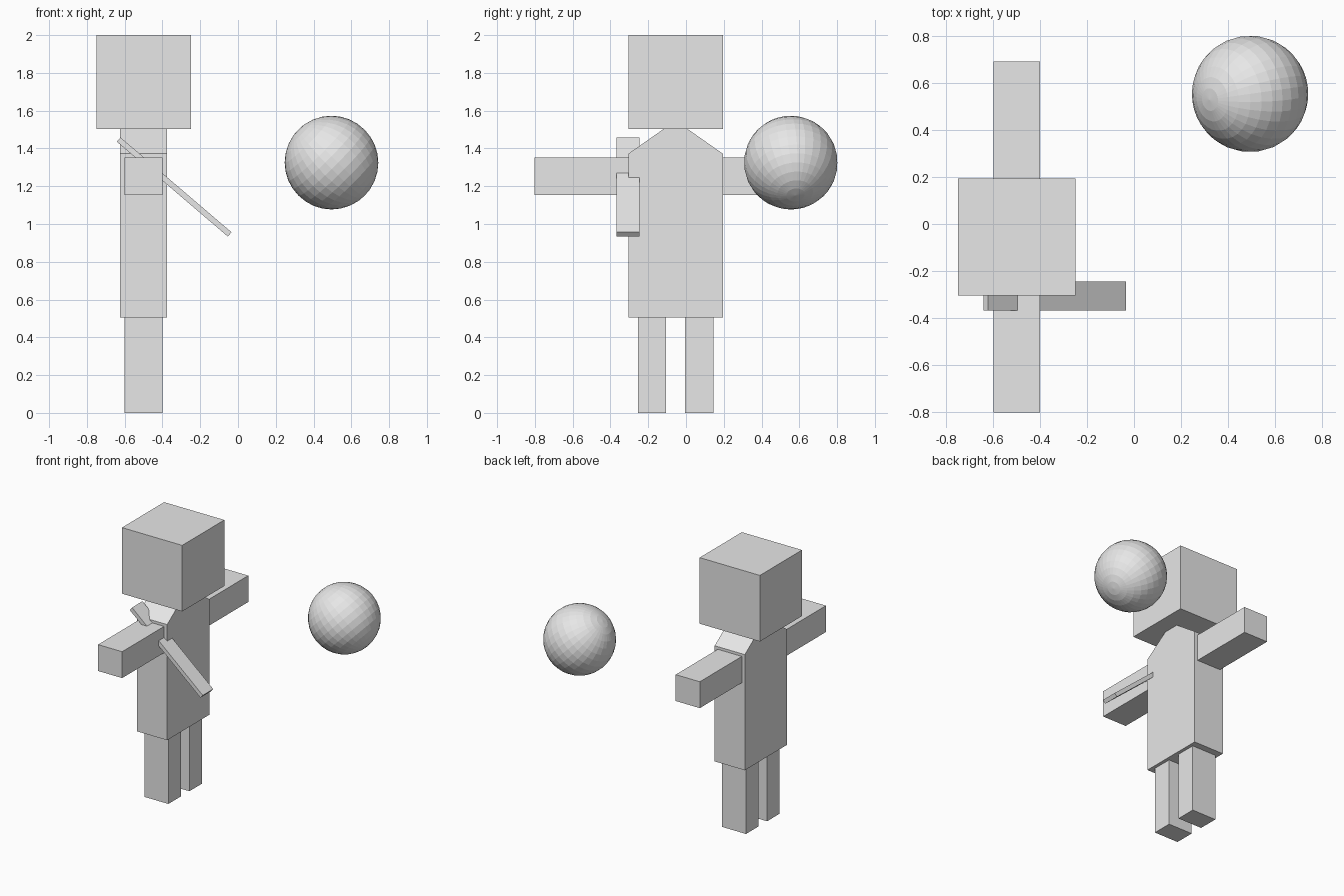
import bpy, bmesh, math
from mathutils import Vector, Matrix

if "Cube" in bpy.data.objects:
    bpy.data.objects.remove(bpy.data.objects["Cube"])

grey = bpy.data.materials.new("light_grey")
grey.diffuse_color = (0.8, 0.8, 0.8, 1)
grey.use_nodes = True
grey.node_tree.nodes["Principled BSDF"].inputs["Base Color"].default_value = grey.diffuse_color

BODY_X, BODY_Y = -0.5, -0.055


def finish(name, bm):
    bmesh.ops.recalc_face_normals(bm, faces=bm.faces[:])
    mesh = bpy.data.meshes.new(name)
    bm.to_mesh(mesh)
    bm.free()
    mesh.materials.append(grey)
    obj = bpy.data.objects.new(name, mesh)
    bpy.context.collection.objects.link(obj)
    return obj


def box(name, center, size, tilt=0.0):
    bm = bmesh.new()
    m = (Matrix.Translation(center) @ Matrix.Rotation(tilt, 4, 'Y')
         @ Matrix.Diagonal((*size, 1)))
    bmesh.ops.create_cube(bm, size=1, matrix=m)
    return finish(name, bm)


# Head
box("head", (BODY_X, BODY_Y, 1.752), (0.5, 0.5, 0.496))

# Torso: profile with sloping shoulders, extruded along x
bm = bmesh.new()
profile = [(-0.25, 0.504), (0.25, 0.504), (0.25, 1.372),
           (0.062, 1.504), (-0.062, 1.504), (-0.25, 1.372)]
face = bm.faces.new([bm.verts.new((BODY_X - 0.125, BODY_Y + y, z)) for y, z in profile])
ext = bmesh.ops.extrude_face_region(bm, geom=[face])
bmesh.ops.translate(bm, vec=(0.25, 0, 0),
                    verts=[v for v in ext["geom"] if isinstance(v, bmesh.types.BMVert)])
finish("torso", bm)

# Arms and legs on both sides
for side, s in (("right", -1), ("left", 1)):
    box(side + "_arm", (BODY_X, BODY_Y + s * 0.499, 1.253), (0.2, 0.498, 0.198))
    box(side + "_leg", (BODY_X, BODY_Y + s * 0.125, 0.252), (0.2, 0.15, 0.504))

# Thin plank held through the arm, sloping down to the right
box("plank", (-0.338, -0.307, 1.196), (0.773, 0.124, 0.03), math.radians(40.5))

# Floating ball, its pole axis tilted
bm = bmesh.new()
axis = Vector((-0.7, -0.1, 0.7)).to_track_quat('Z', 'Y').to_matrix().to_4x4()
bmesh.ops.create_uvsphere(bm, u_segments=32, v_segments=16, radius=0.248,
                          matrix=Matrix.Translation((0.495, 0.555, 1.325)) @ axis)
finish("ball", bm)
